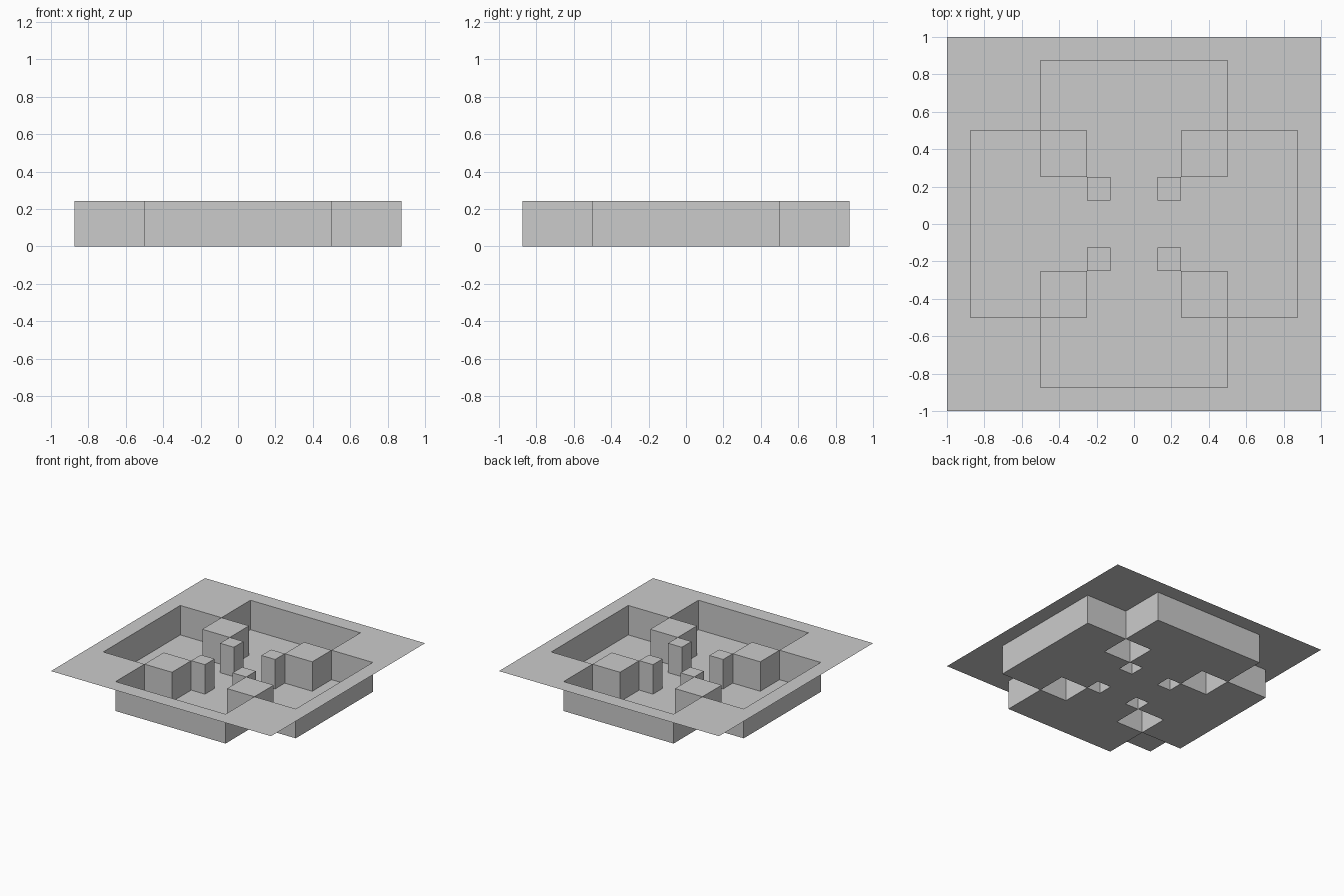
import bpy, bmesh

if "Cube" in bpy.data.objects:
    bpy.data.objects.remove(bpy.data.objects["Cube"])

H = 0.242
CUTS = [-1, -0.875, -0.5, -0.25, -0.125, 0.125, 0.25, 0.5, 0.875, 1]
N = len(CUTS) - 1


def zone(i, j):
    """Which part a grid cell belongs to: rim, block, post or floor."""
    x = abs(CUTS[i] + CUTS[i + 1]) / 2
    y = abs(CUTS[j] + CUTS[j + 1]) / 2
    lo, hi = min(x, y), max(x, y)
    if hi > 0.875 or lo > 0.5:
        return "rim"
    if lo > 0.25 and hi < 0.5:
        return "corner_blocks"
    if lo > 0.125 and hi < 0.25:
        return "small_posts"
    return "basin_floor"


parts = {}


def quad(part, pts):
    bm = parts.setdefault(part, bmesh.new() if part not in parts else None)
    bm.faces.new([bm.verts.new(p) for p in pts])


cells = [(i, j) for i in range(N) for j in range(N)]
for i, j in cells:
    # flat top or floor of the cell
    x0, x1, y0, y1 = CUTS[i], CUTS[i + 1], CUTS[j], CUTS[j + 1]
    here = zone(i, j)
    z = 0 if here == "basin_floor" else H
    quad(here, [(x0, y0, z), (x1, y0, z), (x1, y1, z), (x0, y1, z)])

    # vertical walls where a raised cell drops to the floor
    if z == 0:
        continue
    sides = [((0, -1), (x0, y0), (x1, y0)), ((1, 0), (x1, y0), (x1, y1)),
             ((0, 1), (x1, y1), (x0, y1)), ((-1, 0), (x0, y1), (x0, y0))]
    for (di, dj), a, b in sides:
        ni, nj = i + di, j + dj
        if 0 <= ni < N and 0 <= nj < N and zone(ni, nj) == "basin_floor":
            quad(here, [(*a, 0), (*b, 0), (*b, H), (*a, H)])

# one object per part, seams welded
for name, bm in parts.items():
    bmesh.ops.remove_doubles(bm, verts=bm.verts, dist=1e-5)
    mesh = bpy.data.meshes.new(name)
    bm.to_mesh(mesh)
    bm.free()
    bpy.context.collection.objects.link(bpy.data.objects.new(name, mesh))
